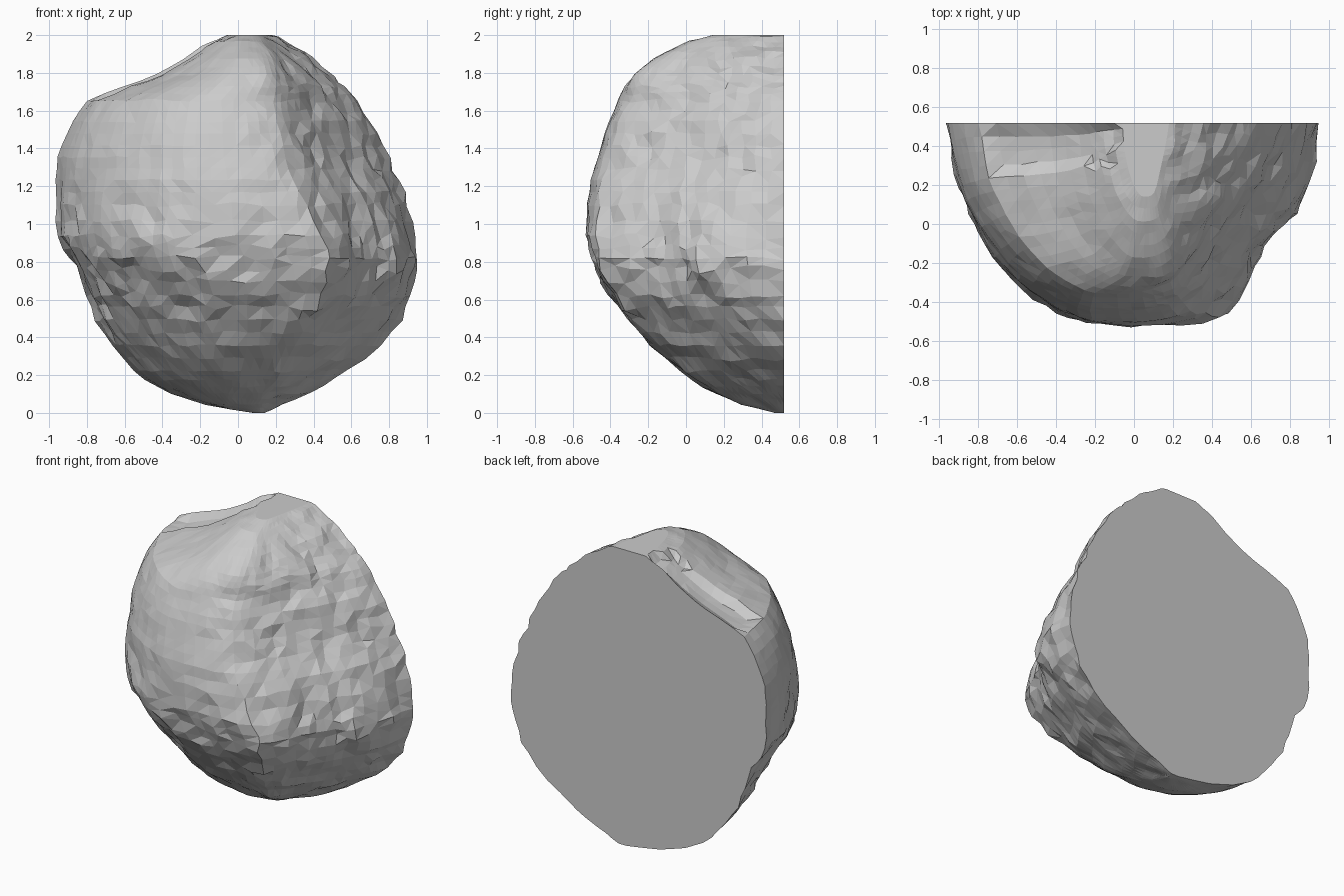
import bpy, bmesh
from mathutils import Vector, noise

if "Cube" in bpy.data.objects:
    bpy.data.objects.remove(bpy.data.objects["Cube"])

# Height sections: z, left x, right x, front y
SECTIONS = [
    (0.00, 0.08, 0.14, 0.47), (0.05, -0.20, 0.24, 0.27), (0.12, -0.40, 0.42, 0.12),
    (0.20, -0.53, 0.55, 0.00), (0.35, -0.66, 0.75, -0.18), (0.50, -0.75, 0.86, -0.31),
    (0.65, -0.80, 0.93, -0.43), (0.80, -0.88, 0.94, -0.50), (0.92, -0.95, 0.93, -0.53),
    (1.10, -0.96, 0.90, -0.52), (1.25, -0.96, 0.84, -0.50), (1.38, -0.95, 0.79, -0.46),
    (1.52, -0.89, 0.72, -0.42), (1.65, -0.81, 0.64, -0.36), (1.73, -0.60, 0.57, -0.32),
    (1.80, -0.41, 0.49, -0.27), (1.90, -0.25, 0.36, -0.14), (1.96, -0.17, 0.27, 0.00),
    (2.00, -0.06, 0.18, 0.14)]

# Plan outlines, across and depth both 0..1: wide lower body, rounder bottom and top
LOW = [(0, 0), (.01, .21), (.04, .35), (.07, .54), (.12, .69), (.18, .8), (.26, .9),
       (.34, .98), (.5, 1), (.6, .99), (.745, .97), (.82, .79), (.85, .62), (.9, .54),
       (.95, .43), (.99, .25), (1, 0)]
HIGH = [(0, 0), (.02, .2), (.05, .38), (.1, .55), (.16, .7), (.24, .84), (.32, .93),
        (.4, .99), (.5, 1), (.6, .99), (.68, .95), (.74, .84), (.79, .7), (.85, .53),
        (.91, .35), (.96, .18), (1, 0)]
BACK_Y = 0.52
COLS, ROWS = 38, 40


def sample(points, t):
    """Linear sample of a point list, t from 0 to 1."""
    f = t * (len(points) - 1)
    i = min(int(f), len(points) - 2)
    return Vector(points[i]).lerp(Vector(points[i + 1]), f - i)


def rough(x, z):
    """Chipped lower band and right side, smoother upper left face."""
    band = max(0.0, 1 - abs(z - 0.75) / 0.5)
    side = max(0.0, min(1.0, (x - 0.1) * 4)) * max(0.0, min(1.0, z / 0.5))
    return 0.010 + 0.032 * max(band, 0.7 * side)


def surface(row, col):
    z, xl, xr, yf = sample(SECTIONS, row / ROWS)
    w = max(0.0, 1 - abs(z - 0.85) / 0.45)
    u, d = sample(HIGH, col / COLS).lerp(sample(LOW, col / COLS), w)
    p = Vector((xl + (xr - xl) * u, BACK_Y - (BACK_Y - yf) * d, z))
    # long groove behind the upper left ridge
    if p.x < -0.1 and z > 1.66 and 0.3 < p.y < 0.5:
        p.z -= 0.04
    if 0 < row < ROWS:
        n = noise.noise_vector(p * 9 + Vector((3.7, 1.3, 8.1)))
        p += Vector((n.x, n.y if 0 < col < COLS else 0, n.z)) * rough(p.x, z)
    p.y = min(p.y, BACK_Y)
    return p


bm = bmesh.new()
grid = [[bm.verts.new(surface(r, c)) for c in range(COLS + 1)] for r in range(ROWS + 1)]

# Curved stone face
for r in range(ROWS):
    for c in range(COLS):
        bm.faces.new((grid[r][c], grid[r][c + 1], grid[r + 1][c + 1], grid[r + 1][c]))
    # Flat cut back
    bm.faces.new((grid[r][COLS], grid[r][0], grid[r + 1][0], grid[r + 1][COLS]))
# Small base and crown caps
bm.faces.new(grid[0])
bm.faces.new(grid[ROWS])

bmesh.ops.triangulate(bm, faces=bm.faces[:])
bmesh.ops.recalc_face_normals(bm, faces=bm.faces[:])
mesh = bpy.data.meshes.new("half_boulder")
bm.to_mesh(mesh)
bm.free()
rock = bpy.data.objects.new("half_boulder", mesh)
bpy.context.collection.objects.link(rock)
